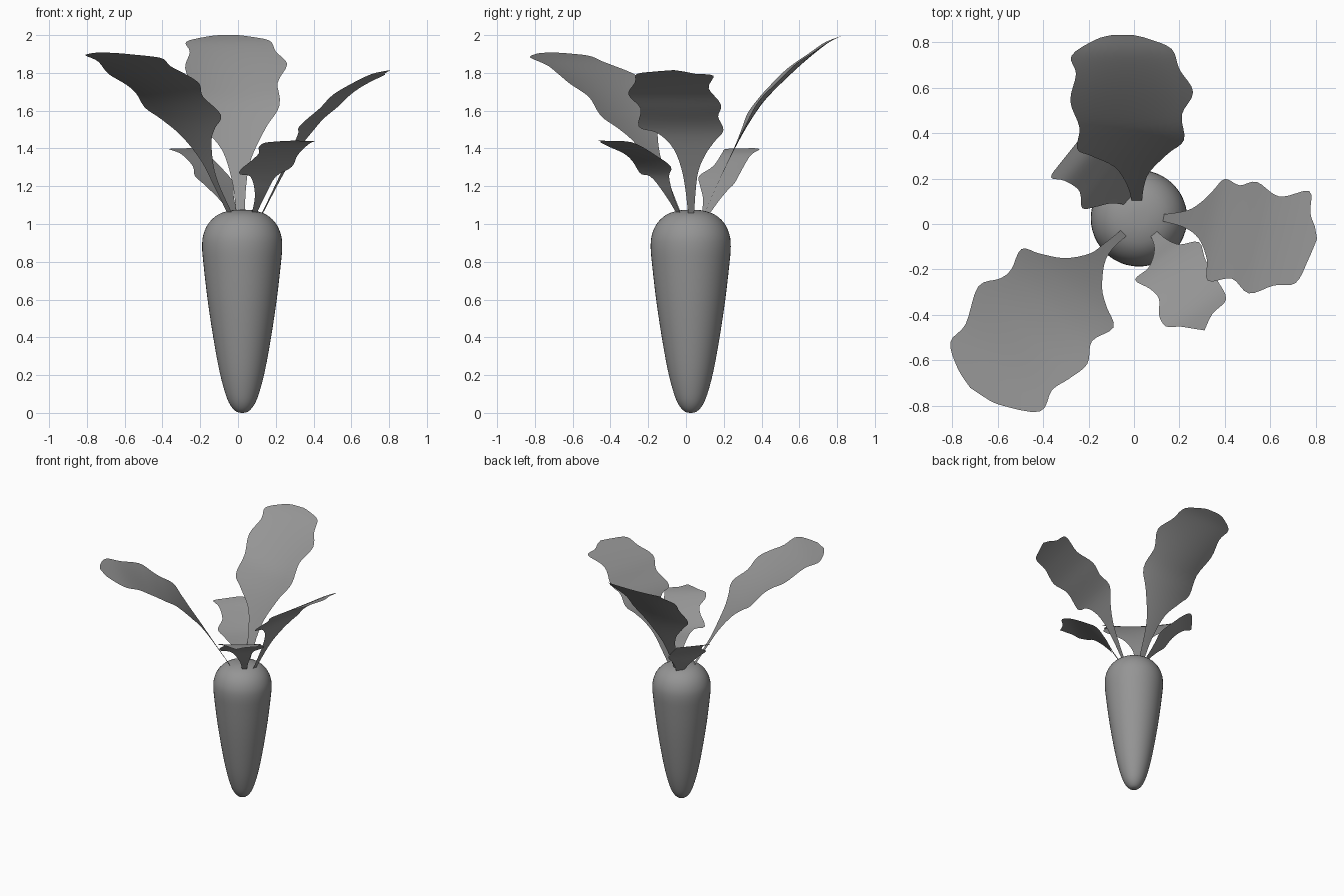
import bpy, bmesh, math
from mathutils import Vector

# Dark grey used by every part
grey = bpy.data.materials.new("dark_grey")
grey.diffuse_color = (0.3, 0.3, 0.3, 1)


def catmull(pts, sub):
    """Smooth curve through tuples of any size."""
    out = []
    for i in range(len(pts) - 1):
        a, b, c, d = (pts[max(0, min(len(pts) - 1, i + k))] for k in (-1, 0, 1, 2))
        for j in range(sub):
            t = j / sub
            out.append(tuple(0.5 * (2 * q + (r - p) * t + (2 * p - 5 * q + 4 * r - s) * t * t
                                    + (3 * q - p - 3 * r + s) * t ** 3)
                             for p, q, r, s in zip(a, b, c, d)))
    return out + [tuple(pts[-1])]


def height(curve, s):
    """Height of the leaf at distance s from its base."""
    for (s0, z0), (s1, z1) in zip(curve, curve[1:]):
        if s <= s1:
            break
    return z0 + (z1 - z0) * (s - s0) / (s1 - s0)


def finish(bm, name):
    for f in bm.faces:
        f.smooth = True
    me = bpy.data.meshes.new(name)
    bm.to_mesh(me)
    bm.free()
    me.materials.append(grey)
    ob = bpy.data.objects.new(name, me)
    bpy.context.collection.objects.link(ob)
    return ob


def leaf(name, base, direction, cup, rise, rows, cols=10):
    """Thin leaf blade: rows hold left and right rim points seen from above, rise is (distance, height)."""
    curve = catmull(rise, 6)
    length = rise[-1][0]
    u = Vector(direction).normalized()
    side = Vector((-u.y, u.x))
    bm = bmesh.new()
    grid = []
    for lx, ly, rx, ry in catmull(rows, 4):
        line = []
        for j in range(cols + 1):
            p = Vector((lx, ly)).lerp(Vector((rx, ry)), j / cols)
            d = p - Vector(base)
            s, t = d.dot(u), d.dot(side)
            z = height(curve, s) + cup * t * t * max(0, 1 - s / length)
            line.append(bm.verts.new((p.x, p.y, z)))
        grid.append(line)
    for a, b in zip(grid, grid[1:]):
        for j in range(cols):
            bm.faces.new((a[j], a[j + 1], b[j + 1], b[j]))
    # Upper side faces up
    bm.normal_update()
    if sum(f.normal.z for f in bm.faces) < 0:
        bmesh.ops.reverse_faces(bm, faces=bm.faces)
    finish(bm, name)


# Root: turned profile
profile = [(0, 0), (0.03, 0.006), (0.062, 0.04), (0.088, 0.1), (0.12, 0.22), (0.153, 0.4),
           (0.183, 0.6), (0.205, 0.79), (0.212, 0.88), (0.205, 0.945), (0.177, 1.005),
           (0.127, 1.05), (0.06, 1.072), (0, 1.076)]
bm = bmesh.new()
vs = [bm.verts.new((max(r, 0) + 0.022, 0.025, z)) for r, z in catmull(profile, 3)]
es = [bm.edges.new(e) for e in zip(vs, vs[1:])]
bmesh.ops.spin(bm, geom=vs + es, cent=(0.022, 0.025, 0), axis=(0, 0, 1),
               angle=math.tau, steps=48, use_merge=True)
bmesh.ops.remove_doubles(bm, verts=bm.verts, dist=0.0002)
bmesh.ops.recalc_face_normals(bm, faces=bm.faces)
finish(bm, "root")

# Three large leaves
leaf("back_leaf", (0.01, 0.1), (0, 1), 1.4,
     [(0, 1.06), (0.08, 1.24), (0.185, 1.45), (0.27, 1.59), (0.34, 1.68), (0.5, 1.835),
      (0.64, 1.95), (0.73, 2.0)],
     [(-.01, .1, .035, .1), (-.03, .17, .045, .17), (-.085, .25, .07, .23),
      (-.19, .30, .15, .31), (-.25, .33, .22, .37), (-.24, .425, .21, .48),
      (-.28, .54, .26, .58), (-.255, .66, .2, .68), (-.275, .74, .165, .77),
      (-.17, .81, .06, .815), (-.1, .83, 0, .83)])

leaf("right_leaf", (0.125, 0.025), (0.98, -0.2), 0.1,
     [(0, 1.05), (0.145, 1.34), (0.24, 1.5), (0.36, 1.615), (0.44, 1.685), (0.54, 1.75),
      (0.62, 1.79), (0.69, 1.817)],
     [(.125, .042, .125, .012), (.235, .06, .22, -.015), (.30, .1, .285, -.065),
      (.35, .15, .32, -.155), (.40, .198, .325, -.25), (.465, .17, .43, -.24),
      (.54, .185, .505, -.305), (.64, .12, .615, -.27), (.77, .145, .71, -.26),
      (.775, .05, .765, -.16), (.795, -.01, .805, -.065)])

leaf("front_left_leaf", (-0.05, -0.035), (-1, -1), 0.7,
     [(0, 1.06), (0.1, 1.22), (0.2, 1.38), (0.3, 1.515), (0.4, 1.62), (0.5, 1.7),
      (0.62, 1.775), (0.8, 1.865), (0.97, 1.912)],
     [(-.055, -.025, -.03, -.05), (-.13, -.085, -.095, -.11), (-.195, -.13, -.13, -.175),
      (-.305, -.15, -.14, -.285), (-.415, -.13, -.12, -.365), (-.495, -.11, -.09, -.455),
      (-.54, -.2, -.185, -.515), (-.59, -.24, -.205, -.615), (-.685, -.275, -.285, -.68),
      (-.74, -.44, -.36, -.73), (-.807, -.52, -.415, -.825), (-.775, -.635, -.59, -.795),
      (-.72, -.72, -.66, -.76)])

# Two small leaves
leaf("back_left_small_leaf", (-0.02, 0.1), (-0.75, 0.66), 0.4,
     [(0, 1.05), (0.06, 1.14), (0.12, 1.23), (0.2, 1.31), (0.27, 1.37), (0.34, 1.4)],
     [(-.035, .085, 0, .12), (-.105, .09, -.02, .18), (-.17, .075, -.025, .225),
      (-.228, .07, -.03, .265), (-.24, .145, -.12, .32), (-.305, .19, -.16, .35),
      (-.365, .205, -.2, .39), (-.33, .26, -.25, .36)])

leaf("front_right_small_leaf", (0.09, -0.04), (0.6, -0.8), 0.4,
     [(0, 1.06), (0.06, 1.16), (0.113, 1.26), (0.2, 1.34), (0.3, 1.4), (0.38, 1.432),
      (0.47, 1.442)],
     [(.07, -.045, .1, -.03), (.09, -.11, .14, -.065), (.065, -.19, .2, -.09),
      (.005, -.245, .285, -.08), (.07, -.285, .315, -.16), (.11, -.33, .365, -.245),
      (.11, -.4, .405, -.33), (.14, -.45, .345, -.395), (.2, -.45, .31, -.468)])
